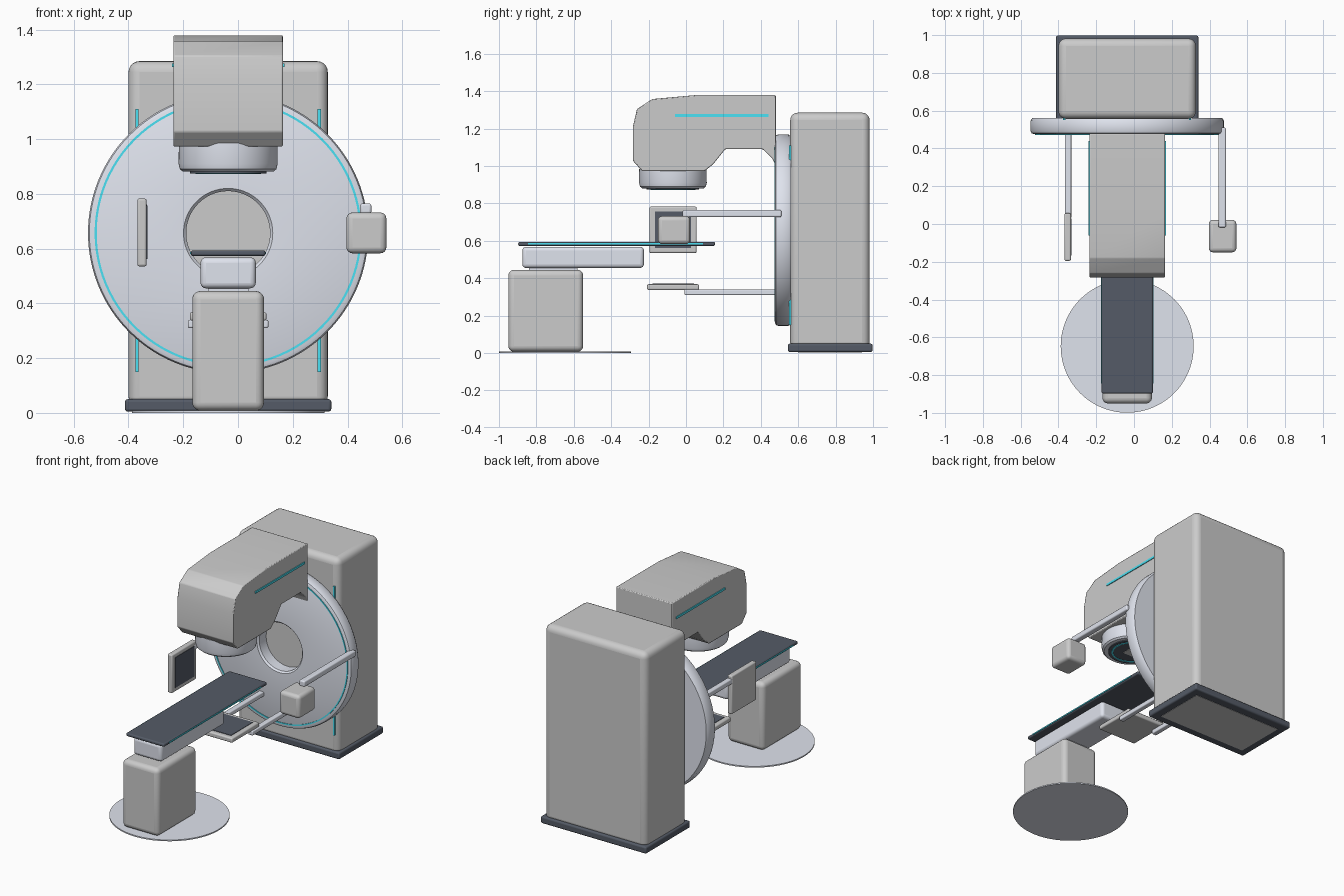
import bpy, bmesh, math

if "Cube" in bpy.data.objects:
    bpy.data.objects.remove(bpy.data.objects["Cube"])

CX = -0.036          # machine centre line in x
RZ = 0.657           # ring centre height


def material(name, rgb):
    m = bpy.data.materials.new(name)
    m.diffuse_color = (*rgb, 1)
    m.use_nodes = True
    m.node_tree.nodes["Principled BSDF"].inputs["Base Color"].default_value = m.diffuse_color
    return m


SILVER = material("silver", (0.74, 0.77, 0.85))
DARK = material("dark", (0.09, 0.105, 0.135))
CYAN = material("cyan", (0.07, 0.75, 0.9))


def finish(name, bm, mat=None, bevel=0, segments=3, angle=35):
    bmesh.ops.recalc_face_normals(bm, faces=bm.faces)
    me = bpy.data.meshes.new(name)
    bm.to_mesh(me)
    bm.free()
    ob = bpy.data.objects.new(name, me)
    bpy.context.collection.objects.link(ob)
    if mat:
        me.materials.append(mat)
    if bevel:
        b = ob.modifiers.new("bevel", "BEVEL")
        b.width, b.segments = bevel, segments
        b.limit_method, b.angle_limit = "ANGLE", math.radians(20)
    bpy.ops.object.select_all(action="DESELECT")
    ob.select_set(True)
    bpy.context.view_layer.objects.active = ob
    bpy.ops.object.shade_smooth_by_angle(angle=math.radians(angle))
    return ob


def box(name, x, y, z, mat=None, bevel=0, segments=3):
    bm = bmesh.new()
    bmesh.ops.create_cube(bm, size=1)
    for v in bm.verts:
        for i, (a, b) in enumerate((x, y, z)):
            v.co[i] = (a + b) / 2 + v.co[i] * (b - a)
    return finish(name, bm, mat, bevel, segments)


def lathe(name, profile, centre, axis, mat=None, closed=False, steps=96):
    """Spin (radius, height) points about the y or z axis."""
    bm = bmesh.new()
    pts = profile + profile[:1] if closed else profile
    vs = [bm.verts.new((r, h, 0) if axis == "y" else (r, 0, h)) for r, h in pts]
    es = [bm.edges.new(p) for p in zip(vs, vs[1:])]
    bmesh.ops.spin(bm, geom=vs + es, cent=(0, 0, 0), angle=2 * math.pi, steps=steps,
                   axis=(0, 1, 0) if axis == "y" else (0, 0, 1))
    bmesh.ops.remove_doubles(bm, verts=bm.verts, dist=1e-5)
    bmesh.ops.translate(bm, vec=centre, verts=bm.verts)
    return finish(name, bm, mat)


def hoop(name, radius, half, h0, h1, centre, axis):
    """Thin flat glowing ring."""
    pts = [(radius - half, h0), (radius + half, h0), (radius + half, h1), (radius - half, h1)]
    return lathe(name, pts, centre, axis, CYAN, True)


# Rear stand with its plinth and light strips
box("stand_body", (-0.40, 0.328), (0.557, 0.982), (0.02, 1.285), bevel=0.04, segments=5)
box("stand_plinth", (-0.413, 0.341), (0.545, 0.997), (0.005, 0.05), DARK, 0.01)
box("plinth_underside", (-0.36, 0.288), (0.60, 0.94), (0.003, 0.02))
for s in (-1, 1):
    x = CX + s * 0.333
    box("stand_light_strip", (x - 0.006, x + 0.006), (0.551, 0.562), (0.15, 1.11), CYAN)

# Rotating ring with bore
lathe("gantry_ring", [(0.153, 0.562), (0.153, 0.487), (0.163, 0.476), (0.495, 0.476),
                      (0.507, 0.481), (0.512, 0.493), (0.512, 0.547), (0.502, 0.562)],
      (CX, 0, RZ), "y", SILVER, True, 128)
hoop("ring_light", 0.484, 0.004, 0.472, 0.48, (CX, 0, RZ), "y")

# Treatment head: side profile extruded across x
side = [(-0.283, 1.214), (-0.262, 1.305), (-0.18, 1.358), (0.05, 1.379), (0.48, 1.379),
        (0.48, 1.0), (0.462, 1.04), (0.41, 1.09), (0.21, 1.09), (0.146, 1.01),
        (0.10, 0.973), (-0.235, 0.973), (-0.283, 1.027)]
bm = bmesh.new()
face = bm.faces.new([bm.verts.new((CX - 0.2, y, z)) for y, z in side])
new = bmesh.ops.extrude_face_region(bm, geom=[face])["geom"]
bmesh.ops.translate(bm, vec=(0.4, 0, 0), verts=[g for g in new if isinstance(g, bmesh.types.BMVert)])
finish("treatment_head", bm, bevel=0.005, segments=2, angle=30)
for s in (-1, 1):
    x = CX + s * 0.2
    box("head_light_strip", (x - 0.005, x + 0.005), (-0.06, 0.44), (1.263, 1.277), CYAN)

# Beam collimator under the head
C = (CX, -0.07, 0)
lathe("collimator", [(0, 0.985), (0.18, 0.985), (0.181, 0.91), (0.176, 0.89), (0.165, 0.881), (0, 0.881)],
      C, "z", SILVER)
lathe("collimator_face", [(0, 0.882), (0.14, 0.882), (0.14, 0.875), (0, 0.875)], C, "z", DARK)
hoop("collimator_light", 0.115, 0.005, 0.872, 0.878, C, "z")
box("beam_window", (CX - 0.035, CX + 0.035), (-0.105, -0.035), (0.872, 0.878))

# Patient couch
lathe("floor_disc", [(0, 0), (0.352, 0), (0.352, 0.008), (0, 0.008)], (CX, -0.647, 0), "z", SILVER)
box("couch_pedestal", (-0.167, 0.095), (-0.95, -0.55), (0.008, 0.445), bevel=0.03, segments=5)
box("couch_lift", (-0.11, 0.038), (-0.84, -0.58), (0.43, 0.47), SILVER)
box("couch_carriage", (-0.137, 0.065), (-0.875, -0.225), (0.455, 0.568), SILVER, 0.02, 4)
box("couch_top", (-0.172, 0.1), (-0.897, 0.155), (0.573, 0.594), DARK, 0.008)
for s in (-1, 1):
    x = CX + s * 0.136
    box("couch_light_strip", (x - 0.003, x + 0.003), (-0.845, 0.09), (0.58, 0.588), CYAN)

# Side imaging source and its arm
box("source_arm", (0.447, 0.487), (-0.018, 0.51), (0.727, 0.765), SILVER, 0.008)
box("source_housing", (0.396, 0.542), (-0.15, 0.022), (0.583, 0.732), bevel=0.022, segments=4)

# Side detector panel facing the source
box("detector_arm", (-0.366, -0.332), (0.03, 0.49), (0.73, 0.763), SILVER, 0.006)
box("detector_panel", (-0.368, -0.334), (-0.195, 0.057), (0.535, 0.783), bevel=0.008)
box("detector_screen", (-0.345, -0.331), (-0.166, 0.028), (0.562, 0.757), DARK)

# Lower portal panel on two arms
for s in (-1, 1):
    x = CX + s * 0.13
    box("portal_arm", (x - 0.017, x + 0.017), (-0.008, 0.49), (0.31, 0.34), SILVER, 0.006)
box("portal_panel", (CX - 0.14, CX + 0.14), (-0.208, 0.07), (0.337, 0.368), bevel=0.008)
box("portal_screen", (CX - 0.112, CX + 0.112), (-0.18, 0.042), (0.355, 0.371), DARK)
